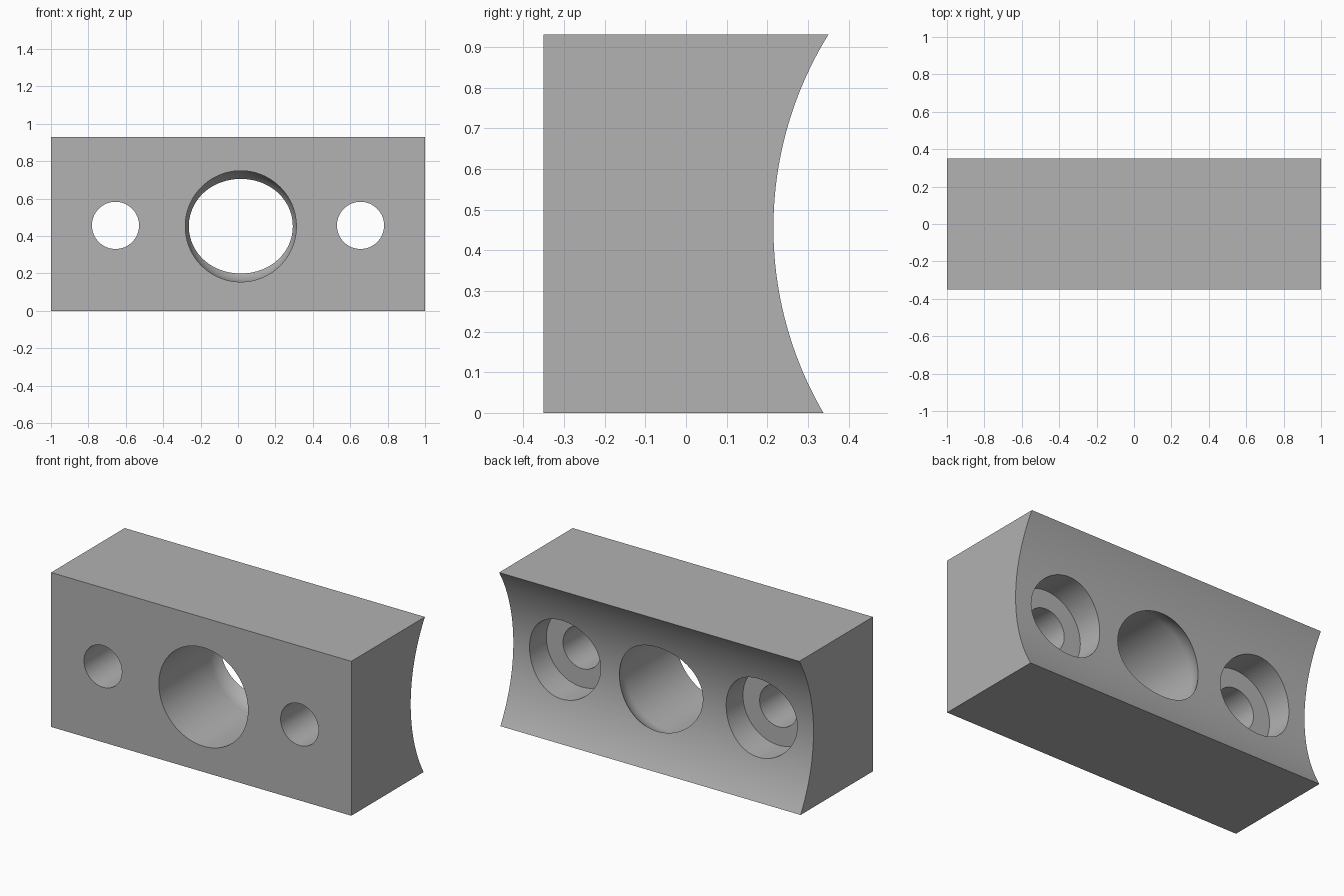
import bpy, bmesh, math
from mathutils import Matrix

old = bpy.data.objects.get("Cube")
if old:
    bpy.data.objects.remove(old, do_unlink=True)

grey = bpy.data.materials.new("plain grey")
grey.use_nodes = True
colour = (0.445, 0.445, 0.445, 1)
grey.diffuse_color = colour
grey.node_tree.nodes["Principled BSDF"].inputs["Base Color"].default_value = colour

FRONT, HEIGHT, DEPTH = -0.35, 0.93, 0.70
SADDLE_R, SADDLE_Y, SADDLE_Z = 0.903, 1.118, 0.455


def make_object(name, bm):
    bmesh.ops.recalc_face_normals(bm, faces=bm.faces)
    mesh = bpy.data.meshes.new(name)
    bm.to_mesh(mesh)
    bm.free()
    mesh.materials.append(grey)
    obj = bpy.data.objects.new(name, mesh)
    bpy.context.collection.objects.link(obj)
    return obj


def turned_cutter(name, x, z, profile, steps=96):
    """Solid turned about an axis along y, from (radius, y) points."""
    bm = bmesh.new()
    rings = []
    for r, y in profile:
        rings.append([bm.verts.new((x + r * math.cos(a), y, z + r * math.sin(a)))
                      for a in (math.tau * i / steps for i in range(steps))])
    for low, high in zip(rings, rings[1:]):
        for i in range(steps):
            j = (i + 1) % steps
            bm.faces.new((low[i], low[j], high[j], high[i]))
    bm.faces.new(rings[0])
    bm.faces.new(rings[-1])
    return make_object(name, bm)


# Block with a hollow cylindrical back, extruded along x
STEPS = 64
side = [(FRONT, HEIGHT), (FRONT, 0)]
for i in range(STEPS + 1):
    low = math.asin(-SADDLE_Z / SADDLE_R)
    high = math.asin((HEIGHT - SADDLE_Z) / SADDLE_R)
    a = low + (high - low) * i / STEPS
    side.append((SADDLE_Y - SADDLE_R * math.cos(a), SADDLE_Z + SADDLE_R * math.sin(a)))
bm = bmesh.new()
face = bm.faces.new([bm.verts.new((-1, y, z)) for y, z in side])
grown = bmesh.ops.extrude_face_region(bm, geom=[face])
bmesh.ops.translate(bm, vec=(2, 0, 0),
                    verts=[v for v in grown["geom"] if isinstance(v, bmesh.types.BMVert)])
block = make_object("clamp_block", bm)

# Central bore: straight, then rounding inwards near the back
BORE_R, ROUND_R, ROUND_Y = 0.297, 0.17, 0.137
bore = [(BORE_R, FRONT - 0.1)]
for i in range(25):
    a = math.radians(88) * i / 24
    bore.append((BORE_R - ROUND_R + ROUND_R * math.cos(a), ROUND_Y + ROUND_R * math.sin(a)))
bore.append((bore[-1][0], 0.5))
cutters = [turned_cutter("bore_cutter", 0.015, 0.452, bore)]

# Screw holes, counterbored from the back
screw = [(0.126, FRONT - 0.1), (0.126, 0.055), (0.237, 0.055), (0.237, 0.5)]
for name, x in (("left", 0.655), ("right", -0.655)):
    cutters.append(turned_cutter(name + "_screw_cutter", x, 0.457, screw))

bpy.ops.object.select_all(action='DESELECT')
block.select_set(True)
bpy.context.view_layer.objects.active = block
for cutter in cutters:
    mod = block.modifiers.new(cutter.name, 'BOOLEAN')
    mod.operation = 'DIFFERENCE'
    mod.solver = 'EXACT'
    mod.object = cutter
    bpy.ops.object.modifier_apply(modifier=mod.name)
    bpy.data.objects.remove(cutter, do_unlink=True)

bpy.ops.object.shade_smooth_by_angle(angle=math.radians(30))
